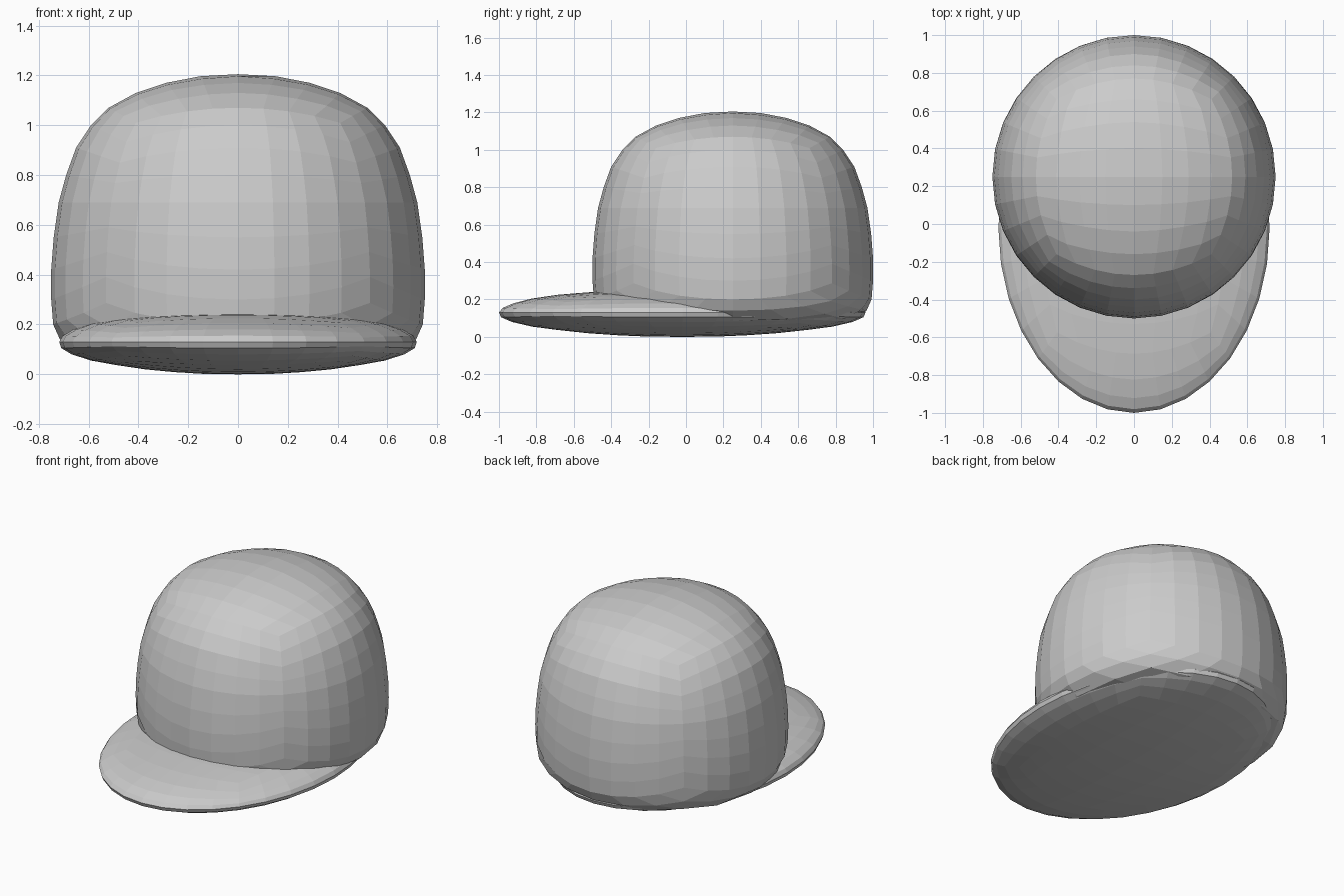
import bpy, bmesh
from math import tan, pi, acos, hypot
from mathutils import Vector

if "Cube" in bpy.data.objects:
    bpy.data.objects.remove(bpy.data.objects["Cube"])


def round_form(name, profile, half_x, half_y, center_y):
    """Quad-sphere grid reshaped by a top-to-bottom (radius, z) profile."""
    bm = bmesh.new()
    bmesh.ops.create_cube(bm, size=2)
    bmesh.ops.subdivide_edges(bm, edges=bm.edges[:], cuts=7, use_grid_fill=True)
    steps = len(profile) - 1
    for v in bm.verts:
        d = Vector([tan(c * pi / 4) for c in v.co]).normalized()
        t = acos(max(-1, min(1, d.z))) / pi * steps
        i = min(int(t), steps - 1)
        (r0, z0), (r1, z1) = profile[i], profile[i + 1]
        f = t - i
        r, z = r0 + (r1 - r0) * f, z0 + (z1 - z0) * f
        flat = hypot(d.x, d.y)
        ux, uy = (d.x / flat, d.y / flat) if flat > 1e-6 else (0, 0)
        v.co = (ux * r * half_x, uy * r * half_y + center_y, z)
    bmesh.ops.recalc_face_normals(bm, faces=bm.faces[:])
    mesh = bpy.data.meshes.new(name)
    bm.to_mesh(mesh)
    bm.free()
    obj = bpy.data.objects.new(name, mesh)
    bpy.context.collection.objects.link(obj)
    return obj


# Domed crown with a tucked-in lower edge
crown = [(0, 1.205), (.15, 1.197), (.29, 1.17), (.41, 1.13), (.52, 1.07),
         (.59, 1.0), (.65, .91), (.69, .8), (.72, .69), (.74, .55),
         (.75, .42), (.75, .3), (.742, .2), (.715, .14), (.65, .085),
         (.4, .06), (0, .05)]
round_form("crown", crown, 1, 1, .25)

# Thin lens-shaped brim running under the whole crown
brim = [(0, .25), (.2, .249), (.36, .246), (.52, .238), (.68, .225),
        (.82, .205), (.92, .18), (.98, .155), (1, .13), (.988, .105),
        (.93, .08), (.82, .055), (.68, .037), (.52, .02), (.36, .009),
        (.2, .002), (0, 0)]
round_form("brim", brim, .718, .98, -.02)
